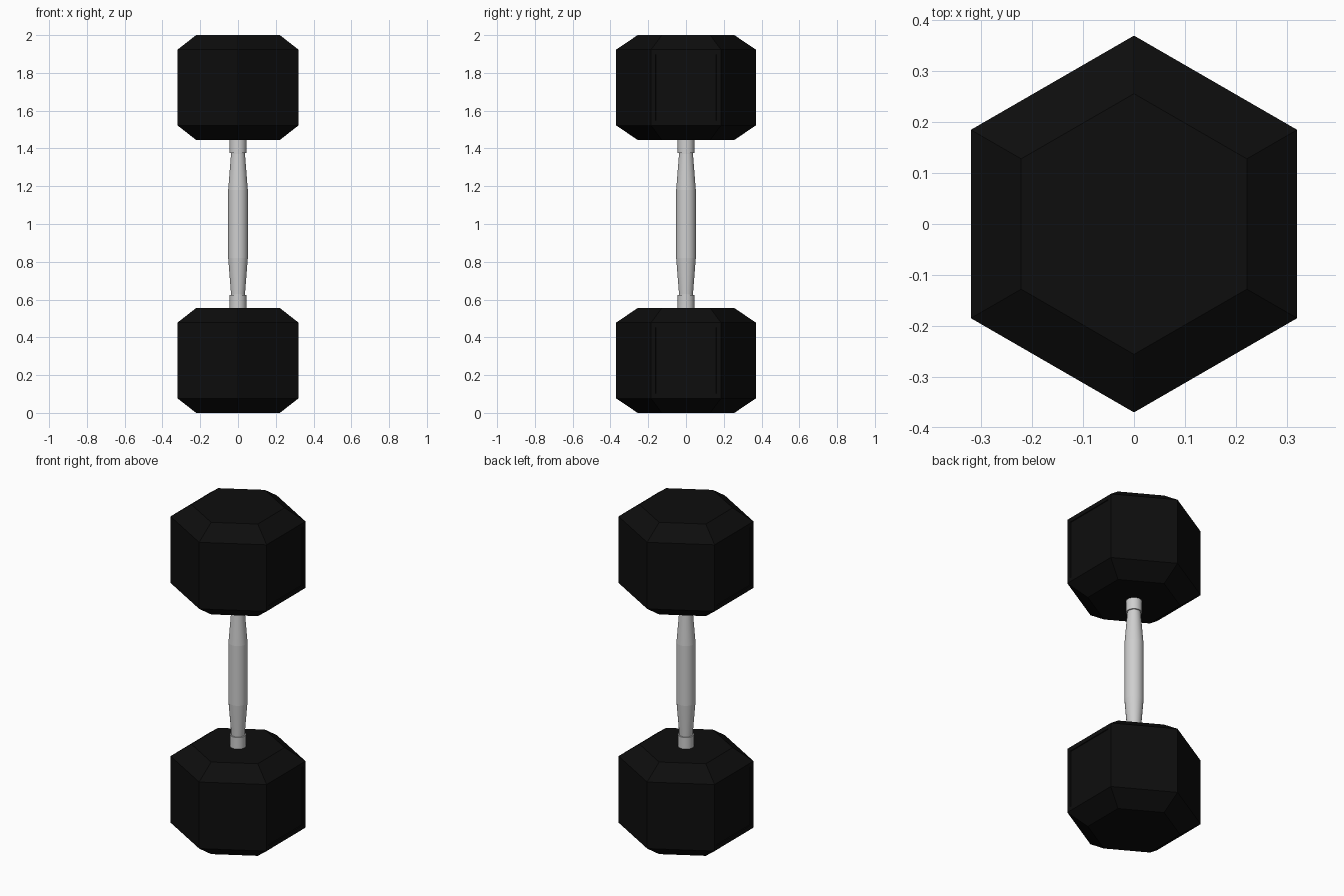
import bpy, bmesh, math

if "Cube" in bpy.data.objects:
    bpy.data.objects.remove(bpy.data.objects["Cube"])


def material(name, rgb):
    m = bpy.data.materials.new(name)
    m.diffuse_color = (*rgb, 1)
    m.use_nodes = True
    m.node_tree.nodes["Principled BSDF"].inputs["Base Color"].default_value = m.diffuse_color
    return m


black = material("black rubber", (0.004, 0.004, 0.004))
steel = material("light steel", (0.62, 0.62, 0.62))


def lathe(name, profile, sides, mat, smooth=False, panels=False):
    """Stack rings of (radius, z), first corner on +y, and cap both ends."""
    bm = bmesh.new()
    rings = []
    for r, z in profile:
        ring = []
        for i in range(sides):
            a = math.pi / 2 + 2 * math.pi * i / sides
            ring.append(bm.verts.new((r * math.cos(a), r * math.sin(a), z)))
        rings.append(ring)
    for lo, hi in zip(rings, rings[1:]):
        for i in range(sides):
            j = (i + 1) % sides
            bm.faces.new((lo[i], lo[j], hi[j], hi[i])).smooth = smooth
    bm.faces.new(rings[0][::-1])
    bm.faces.new(rings[-1])
    bm.normal_update()
    # rings stay crisp, only the roundness is smoothed
    for e in bm.edges:
        if abs(e.verts[0].co.z - e.verts[1].co.z) < 1e-5:
            e.smooth = False
    # shallow recessed panels on the faces toward +x and -x
    if panels:
        sides_x = [f for f in bm.faces if abs(f.normal.x) > 0.99]
        bmesh.ops.inset_individual(bm, faces=sides_x, thickness=0.035, depth=0)
        bmesh.ops.inset_individual(bm, faces=sides_x, thickness=0.003, depth=-0.004)
    me = bpy.data.meshes.new(name)
    bm.to_mesh(me)
    bm.free()
    me.materials.append(mat)
    ob = bpy.data.objects.new(name, me)
    bpy.context.collection.objects.link(ob)
    return ob


# hexagonal weights with chamfered ends
for name, z in (("lower_weight", 0.0), ("upper_weight", 1.445)):
    lathe(name, [(0.256, z), (0.37, z + 0.077), (0.37, z + 0.478), (0.256, z + 0.555)],
          6, black, panels=True)

# grip, thicker in the middle
lathe("handle_grip", [(0.037, 0.60), (0.037, 0.63), (0.052, 0.82), (0.052, 1.18),
                      (0.037, 1.37), (0.037, 1.40)], 32, steel, smooth=True)

# collars where the grip meets the weights
for name, z in (("lower_collar", 0.54), ("upper_collar", 1.375)):
    lathe(name, [(0.044, z), (0.044, z + 0.085)], 32, steel, smooth=True)
